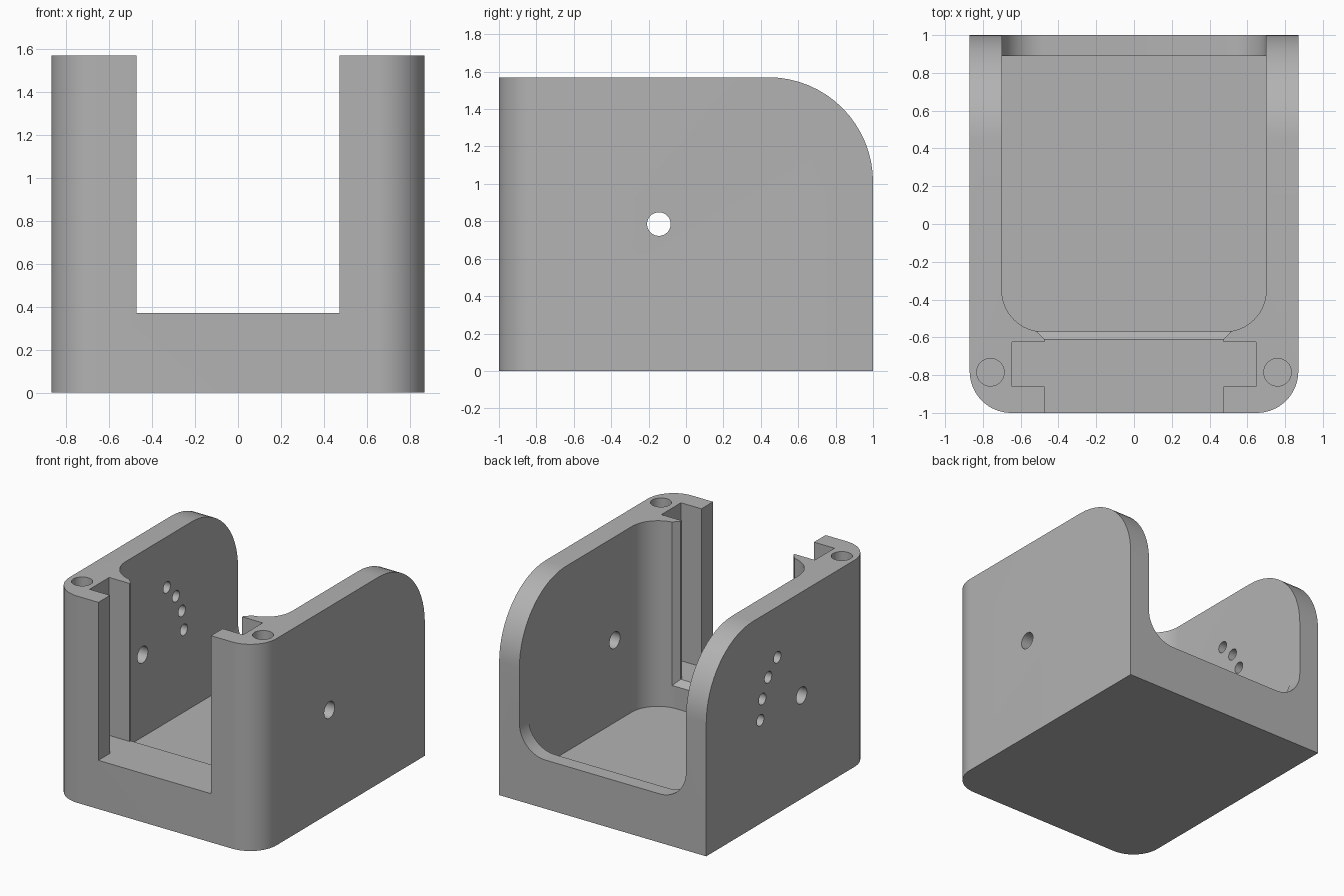
import bpy, bmesh, math
from mathutils import Vector

cube = bpy.data.objects.get("Cube")
if cube:
    bpy.data.objects.remove(cube)

# Main dimensions
W, H = 0.87, 1.57            # half width, height
IN, FLOOR, SILL = 0.70, 0.16, 0.37
OPEN = 0.473                 # half width of the front opening
PIVOT = Vector((0, -0.145, 0.785))

grey = bpy.data.materials.new("plain grey")
grey.use_nodes = True
colour = (0.45, 0.45, 0.45, 1)
grey.diffuse_color = colour
grey.node_tree.nodes["Principled BSDF"].inputs["Base Color"].default_value = colour


def finish(name, bm):
    bmesh.ops.recalc_face_normals(bm, faces=bm.faces)
    mesh = bpy.data.meshes.new(name)
    bm.to_mesh(mesh)
    bm.free()
    mesh.materials.append(grey)
    obj = bpy.data.objects.new(name, mesh)
    bpy.context.collection.objects.link(obj)
    return obj


def block(name, x, y, z, rounds=()):
    """Box from three ranges; each round is (edge test on its midpoint and direction, radius)."""
    bm = bmesh.new()
    bmesh.ops.create_cube(bm, size=1)
    for v in bm.verts:
        v.co = [r[0] if c < 0 else r[1] for c, r in zip(v.co, (x, y, z))]
    for test, radius in rounds:
        edges = []
        for e in bm.edges:
            a, b = e.verts[0].co, e.verts[1].co
            along = max(range(3), key=lambda i: abs(a[i] - b[i]))
            if test((a + b) / 2, along):
                edges.append(e)
        bmesh.ops.bevel(bm, geom=edges, offset=radius, segments=16,
                        profile=0.5, affect='EDGES')
    return finish(name, bm)


def rod(name, centre, axis, radius, length):
    bm = bmesh.new()
    bmesh.ops.create_cone(bm, cap_ends=True, segments=40, radius1=radius,
                          radius2=radius, depth=length)
    turn = Vector((0, 0, 1)).rotation_difference(Vector(axis)).to_matrix()
    bmesh.ops.rotate(bm, verts=bm.verts, matrix=turn)
    bmesh.ops.translate(bm, verts=bm.verts, vec=centre)
    return finish(name, bm)


def flared_opening(name, radius):
    """Front opening whose inner rim is rounded over."""
    sections = [(-1.2, 0)]
    for i in range(9):
        t = math.pi / 2 * i / 8
        sections.append((-0.57 - radius * math.cos(t), radius * (1 - math.sin(math.pi / 2 - t))))
    sections.append((-0.45, radius))
    bm = bmesh.new()
    rings = []
    for y, d in sections:
        x, z = OPEN + d, SILL - d
        rings.append([bm.verts.new(p) for p in
                      ((-x, y, z), (x, y, z), (x, y, 2), (-x, y, 2))])
    for a, b in zip(rings, rings[1:]):
        for i in range(4):
            j = (i + 1) % 4
            bm.faces.new((a[i], a[j], b[j], b[i]))
    bm.faces.new(rings[0])
    bm.faces.new(rings[-1][::-1])
    return finish(name, bm)


# Outer body: rounded front uprights and a big round on the top back edge
body = block("bracket_body", (-W, W), (-1, 1), (0, H), [
    (lambda m, k: k == 2 and m.y < -0.9, 0.22),
    (lambda m, k: k == 0 and m.y > 0.9 and m.z > 1, 0.56)])

# Inner cavity, back opening, front opening and panel slot
cutters = [
    block("cavity_cutter", (-IN, IN), (-0.57, 0.89), (FLOOR, 2),
          [(lambda m, k: k == 2 and m.y < 0, 0.22)]),
    block("back_opening_cutter", (-IN, IN), (0.8, 1.2), (SILL, 2),
          [(lambda m, k: k == 1 and m.z < 1, 0.22)]),
    flared_opening("front_opening_cutter", 0.042),
    block("panel_slot_cutter", (-0.645, 0.645), (-0.86, -0.625), (SILL, 2)),
    rod("pivot_hole_cutter", PIVOT, (1, 0, 0), 0.063, 3),
]

# Screw holes in the tops of the front posts
for side in (-1, 1):
    cutters.append(rod("post_hole_cutter", (side * 0.76, -0.785, H), (0, 0, 1), 0.073, 0.8))

# Arc of small holes through one wall
for i in range(4):
    a = math.radians(18 * i)
    centre = PIVOT + Vector((-W, 0.495 * math.cos(a), 0.495 * math.sin(a)))
    cutters.append(rod("index_hole_cutter", centre, (1, 0, 0), 0.043, 0.6))

for cutter in cutters:
    cutter.hide_render = True
    mod = body.modifiers.new(cutter.name, 'BOOLEAN')
    mod.operation = 'DIFFERENCE'
    mod.solver = 'EXACT'
    mod.object = cutter

# Apply the cuts and remove the cutters
bpy.context.view_layer.update()
graph = bpy.context.evaluated_depsgraph_get()
result = bpy.data.meshes.new_from_object(body.evaluated_get(graph))
body.modifiers.clear()
body.data = result
for cutter in cutters:
    bpy.data.objects.remove(cutter)

bpy.ops.object.select_all(action='DESELECT')
body.select_set(True)
bpy.context.view_layer.objects.active = body
bpy.ops.object.shade_smooth_by_angle(angle=math.radians(30))
